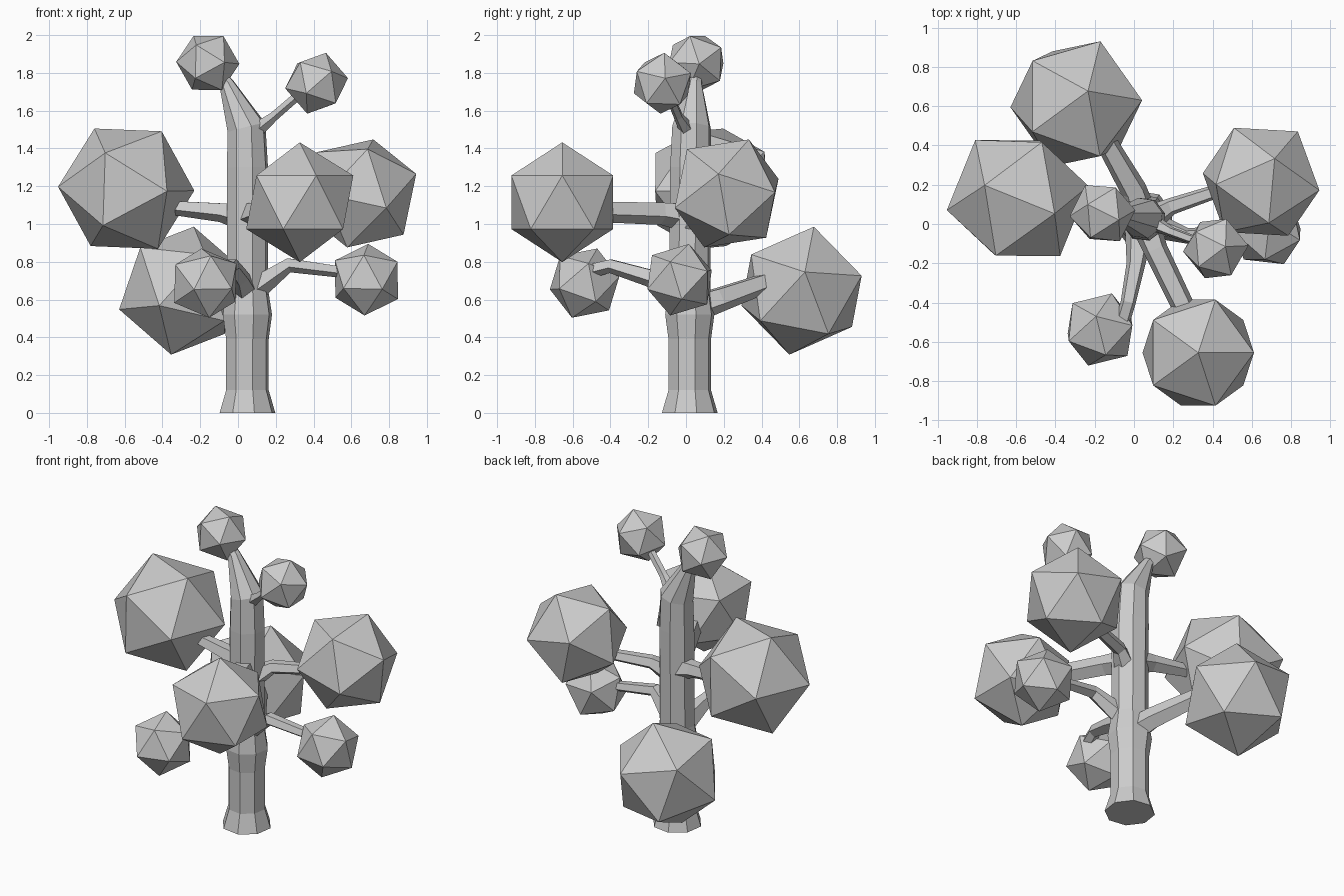
import bpy, bmesh, math
from mathutils import Vector, Matrix

if "Cube" in bpy.data.objects:
    bpy.data.objects.remove(bpy.data.objects["Cube"])


def finish(bm, name):
    bmesh.ops.recalc_face_normals(bm, faces=bm.faces)
    me = bpy.data.meshes.new(name)
    bm.to_mesh(me)
    bm.free()
    ob = bpy.data.objects.new(name, me)
    bpy.context.collection.objects.link(ob)
    return ob


def limb(name, points, sides, twist=0.0):
    """Tapered faceted tube through (x, y, z, radius) points."""
    bm = bmesh.new()
    pts = [Vector(p[:3]) for p in points]
    rings = []
    for i, p in enumerate(pts):
        t = (pts[min(i + 1, len(pts) - 1)] - pts[max(i - 1, 0)]).normalized()
        ref = Vector((1, 0, 0)) if abs(t.z) > 0.75 else Vector((0, 0, 1))
        u = (ref - t * ref.dot(t)).normalized()
        v = t.cross(u)
        ring = []
        for k in range(sides):
            a = twist + 2 * math.pi * k / sides
            ring.append(bm.verts.new(p + points[i][3] * (u * math.cos(a) + v * math.sin(a))))
        rings.append(ring)
    for r, s in zip(rings, rings[1:]):
        for k in range(sides):
            n = (k + 1) % sides
            bm.faces.new((r[k], r[n], s[n], s[k]))
    bm.faces.new(rings[0])
    bm.faces.new(rings[-1])
    return finish(bm, name)


def frame(a, b):
    a = Vector(a).normalized()
    c = a.cross(Vector(b)).normalized()
    return Matrix((a, c, a.cross(c))).transposed()


def foliage(name, center, radius, a, b):
    """Icosahedron turned so two neighbouring corners point along a and b."""
    bm = bmesh.new()
    bmesh.ops.create_icosphere(bm, subdivisions=1, radius=radius)
    bm.verts.ensure_lookup_table()
    v0 = bm.verts[0]
    v1 = v0.link_edges[0].other_vert(v0)
    rot = frame(a, b) @ frame(v0.co, v1.co).transposed()
    bmesh.ops.transform(bm, matrix=Matrix.Translation(center) @ rot.to_4x4(), verts=bm.verts)
    return finish(bm, name)


# Trunk, bending towards the top clump
limb("trunk", [(.05, .02, 0, .152), (.05, .02, .12, .116), (.05, .02, .39, .116),
               (.05, .02, .52, .134), (.05, .02, .66, .112), (.05, .025, 1.3, .112),
               (.045, .03, 1.51, .106), (-.06, .045, 1.74, .042), (-.10, .05, 1.79, .035)],
     8, math.radians(14))

# Branches
branches = {
    "left": [(.03, .04, 1.04, .08), (-.09, .06, 1.065, .055), (-.36, .10, 1.09, .04)],
    "back": [(.04, .05, .56, .08), (0, .17, .60, .07), (-.16, .45, .70, .055)],
    "right": [(.09, .03, .98, .07), (.19, .09, 1.05, .045), (.46, .18, 1.07, .035)],
    "front": [(.06, .0, 1.04, .08), (.11, -.13, 1.06, .065), (.27, -.46, 1.07, .06)],
    "low_front": [(.03, 0, .65, .08), (.01, -.2, .72, .05), (-.03, -.40, .78, .04), (-.06, -.5, .755, .04)],
    "low_right": [(.08, 0, .65, .07), (.27, -.06, .785, .042), (.57, -.04, .745, .032)],
    "top_right": [(.09, .01, 1.49, .045), (.19, -.04, 1.57, .026), (.34, -.095, 1.70, .024)],
}
for n, pts in branches.items():
    limb(n + "_branch", pts, 5, math.radians(36))

# Foliage clumps
clumps = [
    ("left", (-.592, .132, 1.187), .366, (-.358, -.061, .01), (-.17, .065, .319)),
    ("back", (-.294, .612, .647), .35, (.06, .065, .339), (.332, .018, .10)),
    ("right", (.647, .215, 1.162), .317, (.069, .118, .285), (.297, -.045, .10)),
    ("front", (.327, -.655, 1.115), .317, (0, 0, 1), (.894, 0, .447)),
    ("low_front", (-.173, -.537, .687), .196, (-.02, .067, .183), (.06, .183, .033)),
    ("low_right", (.68, -.034, .705), .196, (.01, .05, .19), (.168, -.05, .095)),
    ("top", (-.16, .055, 1.853), .168, (-.075, .045, .144), (.09, -.038, .13)),
    ("top_right", (.416, -.125, 1.745), .169, (.05, .01, .162), (.162, .015, .035)),
]
for n, c, r, a, b in clumps:
    foliage(n + "_foliage", c, r, a, b)
